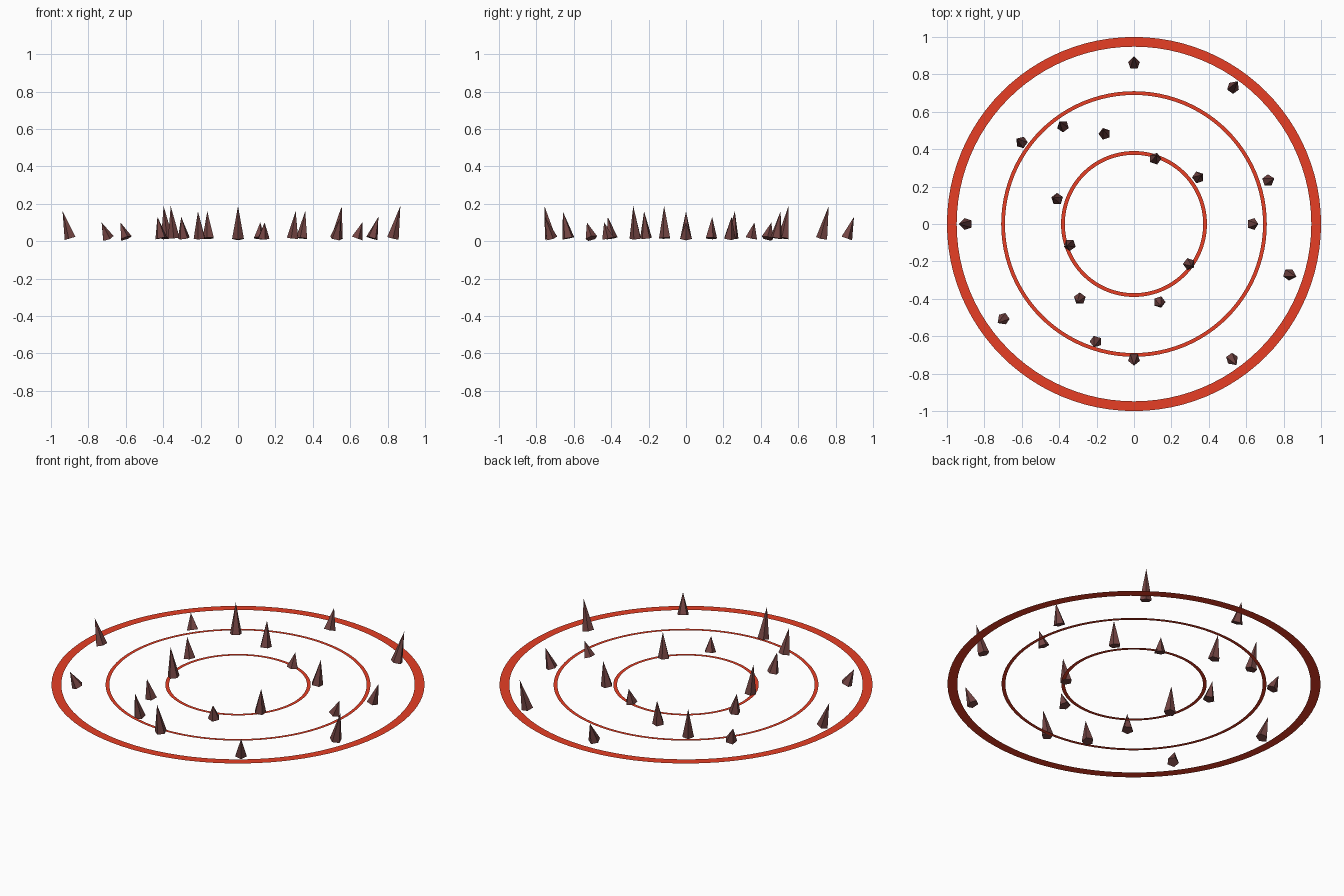
import bpy, bmesh, math
from mathutils import Matrix, Vector

if "Cube" in bpy.data.objects:
    bpy.data.objects.remove(bpy.data.objects["Cube"])


def make_material(name, rgb):
    mat = bpy.data.materials.new(name)
    mat.diffuse_color = (*rgb, 1.0)
    mat.use_nodes = True
    mat.node_tree.nodes["Principled BSDF"].inputs["Base Color"].default_value = mat.diffuse_color
    return mat


red = make_material("ember red", (0.82, 0.05, 0.019))
brown = make_material("dark brown rock", (0.17, 0.058, 0.055))


def add_object(name, bm, mat):
    mesh = bpy.data.meshes.new(name)
    bm.to_mesh(mesh)
    bm.free()
    mesh.materials.append(mat)
    obj = bpy.data.objects.new(name, mesh)
    bpy.context.collection.objects.link(obj)
    return obj


def flat_ring(name, inner, outer, segments=96, z=0.017):
    bm = bmesh.new()
    loops = []
    for radius in (inner, outer):
        loops.append([bm.verts.new((radius * math.cos(math.tau * i / segments),
                                    radius * math.sin(math.tau * i / segments), z))
                      for i in range(segments)])
    a, b = loops
    for i in range(segments):
        j = (i + 1) % segments
        bm.faces.new((a[i], b[i], b[j], a[j]))
    return add_object(name, bm, red)


def spike(name, angle, distance, height):
    # Five-sided cone leaning outward, more so the further out it stands
    base = Vector((distance, 0, 0.016))
    axis = Vector((distance * (1 + 0.048), 0, height)) - base
    tilt = math.atan2(axis.x, axis.z)
    bm = bmesh.new()
    bmesh.ops.create_cone(bm, cap_ends=True, segments=5, radius1=0.033, radius2=0,
                          depth=axis.length,
                          matrix=Matrix.Translation((0, 0, axis.length / 2)))
    bmesh.ops.remove_doubles(bm, verts=bm.verts, dist=1e-5)
    # Turn one base corner outward
    corner = min((v for v in bm.verts if v.co.z < 1e-4),
                 key=lambda v: abs(math.atan2(v.co.y, v.co.x)))
    turn = -math.atan2(corner.co.y, corner.co.x)
    bm.transform(Matrix.Rotation(angle, 4, 'Z') @ Matrix.Translation(base)
                 @ Matrix.Rotation(tilt, 4, 'Y') @ Matrix.Rotation(turn, 4, 'Z'))
    bmesh.ops.recalc_face_normals(bm, faces=bm.faces)
    return add_object(name, bm, brown)


# Three concentric ground rings
flat_ring("outer_ring", 0.948, 1.0)
flat_ring("middle_ring", 0.69, 0.71)
flat_ring("inner_ring", 0.37, 0.39)

# Twenty spikes, evenly turned, with heights cycling through four sizes
distances = [0.634, 0.753, 0.424, 0.90, 0.367, 0.857, 0.507, 0.646, 0.741, 0.432,
             0.895, 0.361, 0.86, 0.493, 0.661, 0.722, 0.439, 0.89, 0.364, 0.871]
heights = (0.10, 0.13, 0.16, 0.188)
for i, distance in enumerate(distances):
    spike(f"rock_spike_{i + 1:02d}", i * math.tau / 20, distance, heights[i % 4])
